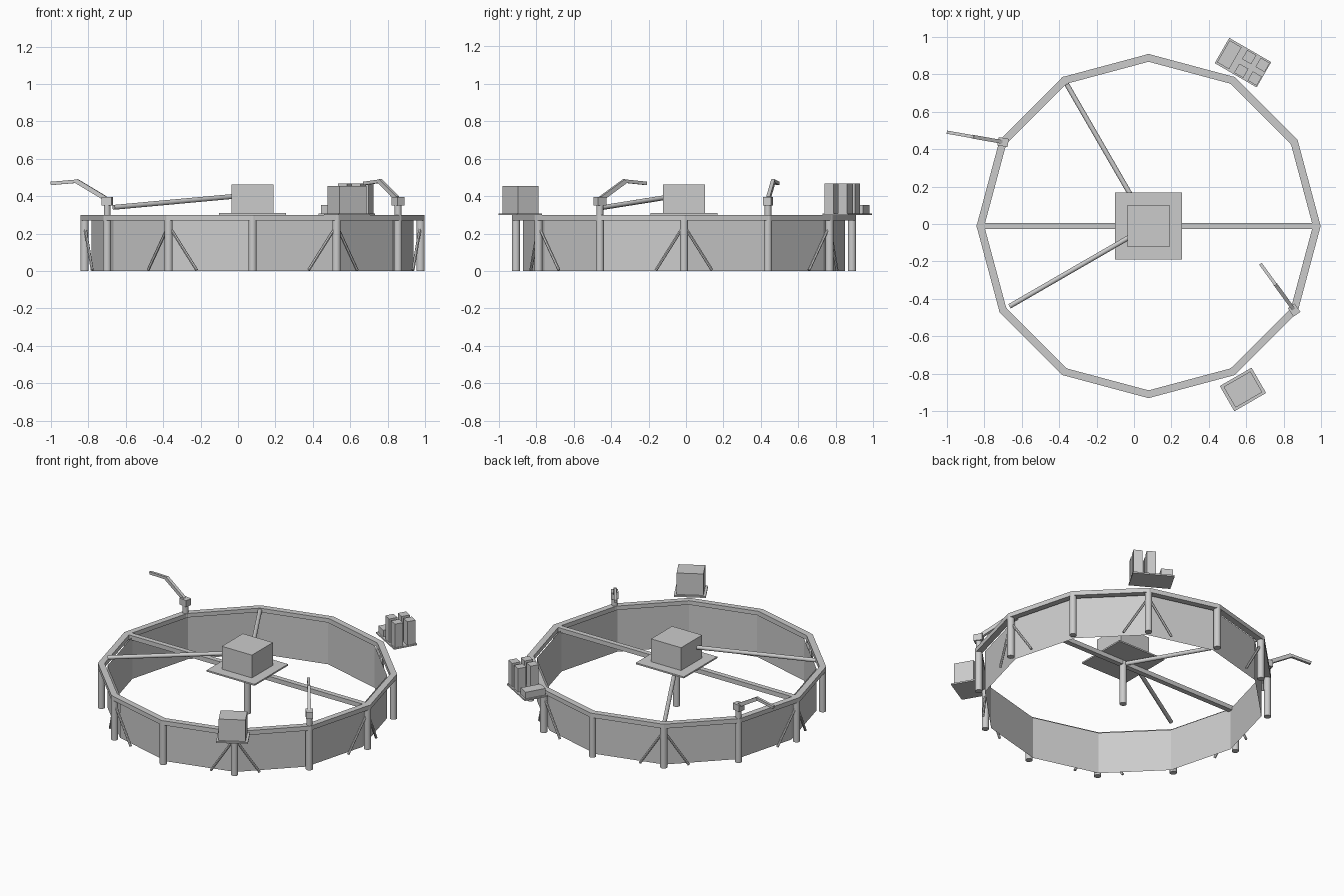
import bpy
from math import radians, cos, sin
from mathutils import Vector

if "Cube" in bpy.data.objects:
    bpy.data.objects.remove(bpy.data.objects["Cube"])

CENTRE = Vector((0.078, -0.011, 0.0))
R = 0.898          # radius of the post circle
DECK = 0.30        # top of the rail


def at(deg, r, z=0.0):
    a = radians(deg)
    return CENTRE + Vector((r * cos(a), r * sin(a), z))


def box(name, centre, size, yaw=0.0):
    bpy.ops.mesh.primitive_cube_add(size=1, location=centre, rotation=(0, 0, radians(yaw)))
    o = bpy.context.object
    o.name, o.scale = name, size
    return o


def rod(name, a, b, r, sides=20):
    d = b - a
    bpy.ops.mesh.primitive_cylinder_add(vertices=sides, radius=r, depth=d.length, location=(a + b) / 2)
    o = bpy.context.object
    o.name = name
    o.rotation_euler = d.to_track_quat('Z', 'Y').to_euler()
    bpy.ops.object.shade_smooth_by_angle()
    return o


def bar(name, a, b, wide, tall):
    d = b - a
    o = box(name, (a + b) / 2, (d.length, wide, tall))
    o.rotation_euler = d.to_track_quat('X', 'Z').to_euler()
    return o


def strip(name, r, z0, z1):
    bpy.ops.mesh.primitive_cylinder_add(vertices=12, radius=r, depth=z1 - z0, end_fill_type='NOTHING',
                                        location=CENTRE + Vector((0, 0, (z0 + z1) / 2)))
    o = bpy.context.object
    o.name = name
    return o


# twelve-sided wall and the rail on top
strip("wall_panels", 0.86, 0.0, 0.285)
rail = strip("top_rail", 0.92, 0.27, DECK)
m = rail.modifiers.new("thickness", 'SOLIDIFY')
m.thickness, m.offset = 0.0415, -1

# posts, with a pair of braces on every other one
for i in range(12):
    deg = i * 30
    rod(f"post_{i}", at(deg, R), at(deg, R, 0.299), 0.022)
    if i % 2 == 0:
        p = at(deg, R)
        for s in (-1, 1):
            side = (at(deg + 30 * s, R) - p).normalized()
            rod(f"brace_{i}_{s}", p + side * 0.012 + Vector((0, 0, 0.225)),
                p + side * 0.155 + Vector((0, 0, 0.005)), 0.008, 12)

# centre post, cross beam, platform and housing
rod("centre_post", at(0, 0), at(0, 0, 0.295), 0.022)
box("cross_beam", at(0, 0, 0.285), (1.80, 0.034, 0.03))
box("centre_platform", at(0, 0, 0.304), (0.358, 0.358, 0.01))
box("centre_housing", at(0, 0, 0.385), (0.225, 0.225, 0.156))

# level strut and the raised boom
rod("level_strut", at(120, 0.02, 0.283), at(120, 0.875, 0.283), 0.013)
rod("raised_boom", at(210, 0.10, 0.40), at(210, 0.858, 0.34), 0.013)


def side_station(name, deg, size, blocks):
    """Outside platform with blocks given as (tangent, radial, width, depth, top)."""
    c = at(deg, 1.009, 0.303)
    yaw = deg - 90
    t = Vector((cos(radians(yaw)), sin(radians(yaw)), 0))
    n = Vector((-t.y, t.x, 0))
    box(name + "_platform", c, (*size, 0.01), yaw)
    for k, (u, v, w, d, top) in enumerate(blocks):
        h = top - 0.307
        p = c + t * u + n * v
        p.z = 0.307 + h / 2
        box(f"{name}_block_{k}", p, (w, d, h), yaw)


# equipment stations: four tall cabinets with a low one, and a single cabinet
side_station("rear_station", 60, (0.259, 0.156),
             [(-0.084, 0, 0.074, 0.135, 0.352)] +
             [(u, v, 0.056, 0.056, 0.467) for u in (0.014, 0.097) for v in (-0.042, 0.042)])
side_station("front_station", 300, (0.196, 0.156), [(0, 0, 0.165, 0.128, 0.453)])

# two small jointed cranes standing on the rail
for name, deg, yaw in (("left_crane", 150, 170), ("right_crane", 330, 126)):
    base = at(deg, R)
    d = Vector((cos(radians(yaw)), sin(radians(yaw)), 0))
    up = Vector((0, 0, 1))
    rod(name + "_stub", base + up * 0.29, base + up * 0.355, 0.018)
    box(name + "_head", base + up * 0.373, (0.055, 0.044, 0.044), yaw)
    elbow = base + d * 0.165 + up * 0.48
    bar(name + "_lower_arm", base + d * 0.01 + up * 0.388, elbow, 0.02, 0.024)
    bar(name + "_upper_arm", elbow - d * 0.005, base + d * 0.305 + up * 0.468, 0.017, 0.018) \
        if name == "left_crane" else \
        bar(name + "_upper_arm", elbow, base + d * 0.305 + up * 0.468, 0.017, 0.018)
